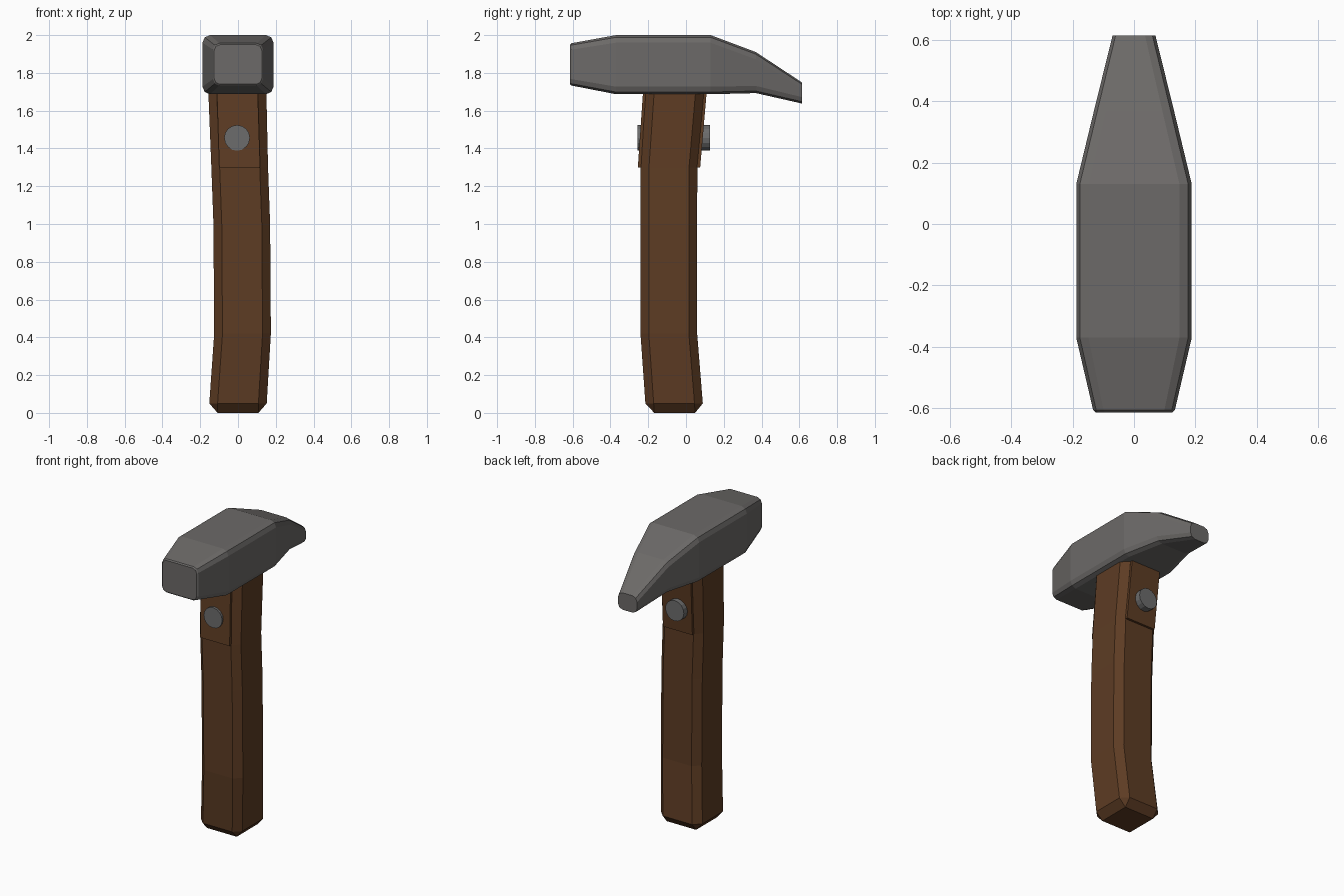
import bpy, bmesh, math
from mathutils import Vector

if "Cube" in bpy.data.objects:
    bpy.data.objects.remove(bpy.data.objects["Cube"])


def material(name, rgb):
    m = bpy.data.materials.new(name)
    m.diffuse_color = (*rgb, 1)
    m.use_nodes = True
    m.node_tree.nodes["Principled BSDF"].inputs["Base Color"].default_value = m.diffuse_color
    return m


STEEL = material("dark steel", (0.150, 0.143, 0.138))
WOOD = material("brown wood", (0.110, 0.045, 0.017))
BOLT = material("bolt grey", (0.150, 0.150, 0.150))


def rounded_rect(a0, a1, b0, b1, r, seg):
    """Outline of a rectangle whose corners have seg edges each."""
    pts = []
    corners = ((a1 - r, b1 - r), (a0 + r, b1 - r), (a0 + r, b0 + r), (a1 - r, b0 + r))
    for i, (ca, cb) in enumerate(corners):
        for k in range(seg + 1):
            t = math.pi / 2 * (i + k / seg)
            pts.append((ca + r * math.cos(t), cb + r * math.sin(t)))
    return pts


def loft(name, rings, mat):
    """Skin a list of equal-length point rings and cap both ends."""
    bm = bmesh.new()
    vs = [[bm.verts.new(p) for p in ring] for ring in rings]
    n = len(rings[0])
    for a, b in zip(vs, vs[1:]):
        for i in range(n):
            j = (i + 1) % n
            bm.faces.new((a[i], a[j], b[j], b[i]))
    bm.faces.new(vs[0])
    bm.faces.new(vs[-1])
    bmesh.ops.remove_doubles(bm, verts=bm.verts, dist=0.0005)
    bmesh.ops.recalc_face_normals(bm, faces=bm.faces)
    me = bpy.data.meshes.new(name)
    bm.to_mesh(me)
    bm.free()
    me.materials.append(mat)
    ob = bpy.data.objects.new(name, me)
    bpy.context.collection.objects.link(ob)
    return ob


# Hammer head: y, half width, bottom z, top z, corner radius
head = [(-0.613, 0.126, 1.740, 1.949, 0.030),
        (-0.606, 0.133, 1.733, 1.957, 0.034),
        (-0.370, 0.188, 1.687, 2.000, 0.040),
        (0.130, 0.188, 1.687, 2.000, 0.040),
        (0.370, 0.130, 1.693, 1.910, 0.038),
        (0.613, 0.070, 1.638, 1.750, 0.034)]
loft("hammer_head",
     [[(a, y, b) for a, b in rounded_rect(-w, w, z0, z1, r, 2)]
      for y, w, z0, z1, r in head], STEEL)

# Bent handle: z, centre x, centre y, half width, chamfer
handle = [(0.00, 0.000, -0.060, 0.108, 0.000),
          (0.05, 0.000, -0.063, 0.152, 0.044),
          (0.42, 0.024, -0.091, 0.150, 0.044),
          (1.00, 0.020, -0.091, 0.150, 0.044),
          (1.30, 0.009, -0.090, 0.150, 0.044),
          (1.75, -0.005, -0.055, 0.154, 0.044)]
loft("handle",
     [[(a, b, z) for a, b in rounded_rect(x - h, x + h, y - h, y + h, c, 1)]
      for z, x, y, h, c in handle], WOOD)

# Raised pads on the front and back of the handle, below the head
for side, label in ((-1, "front"), (1, "back")):
    rings = []
    for z, x, y, h in ((1.30, 0.009, -0.090, 0.150), (1.75, -0.005, -0.055, 0.154)):
        ys = sorted((y + side * (h - 0.03), y + side * (h + 0.015)))
        rings.append([(a, b, z) for a, b in
                      ((x - 0.108, ys[0]), (x + 0.108, ys[0]),
                       (x + 0.108, ys[1]), (x - 0.108, ys[1]))])
    loft(label + "_pad", rings, WOOD)

# Bolt running through the handle
circle = [(0.068 * math.cos(i * math.tau / 16), 0.068 * math.sin(i * math.tau / 16))
          for i in range(16)]
loft("bolt", [[(a - 0.005, y, b + 1.456) for a, b in circle]
              for y in (-0.256, 0.127)], BOLT)
